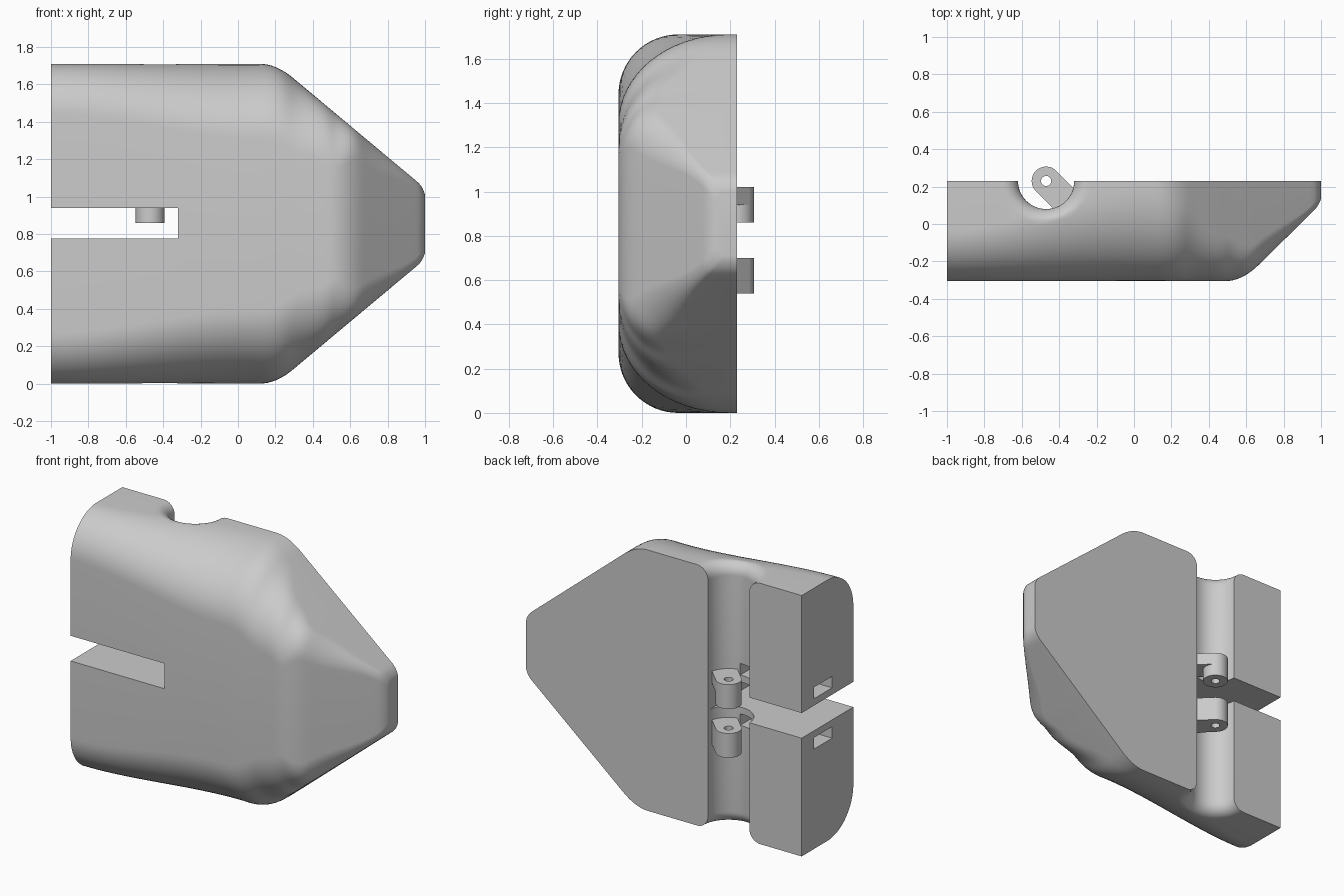
import bpy, bmesh, math

if "Cube" in bpy.data.objects:
    bpy.data.objects.remove(bpy.data.objects["Cube"])

BACK, MID, HALF = 0.23, 0.855, 0.855      # back plane, height centre, half height
PIN = (-0.47, 0.23)                       # hinge axis in x, y

grey = bpy.data.materials.new("light grey")
grey.diffuse_color = (0.6, 0.6, 0.6, 1)
grey.use_nodes = True
grey.node_tree.nodes["Principled BSDF"].inputs["Base Color"].default_value = grey.diffuse_color


def make(name, verts, faces):
    bm = bmesh.new()
    vs = [bm.verts.new(v) for v in verts]
    for f in faces:
        bm.faces.new([vs[i] for i in f])
    bmesh.ops.recalc_face_normals(bm, faces=bm.faces)
    me = bpy.data.meshes.new(name)
    bm.to_mesh(me)
    bm.free()
    me.materials.append(grey)
    ob = bpy.data.objects.new(name, me)
    bpy.context.collection.objects.link(ob)
    return ob


def loft(name, rings):
    n = len(rings[0])
    faces = [(k * n + i, k * n + (i + 1) % n, (k + 1) * n + (i + 1) % n, (k + 1) * n + i)
             for k in range(len(rings) - 1) for i in range(n)]
    faces += [range(n), range((len(rings) - 1) * n, len(rings) * n)]
    return make(name, [p for r in rings for p in r], faces)


def box(name, x0, x1, y0, y1, z0, z1):
    return loft(name, [[(x0, y0, z), (x1, y0, z), (x1, y1, z), (x0, y1, z)] for z in (z0, z1)])


def lathe(name, profile, seg=64):
    return loft(name, [[(PIN[0] + r * math.cos(2 * math.pi * i / seg),
                         PIN[1] + r * math.sin(2 * math.pi * i / seg), z)
                        for i in range(seg)] for r, z in profile])


def cut(ob, tool):
    mod = ob.modifiers.new("cut", 'BOOLEAN')
    mod.operation, mod.object, mod.solver = 'DIFFERENCE', tool, 'EXACT'
    bpy.context.view_layer.objects.active = ob
    bpy.ops.object.modifier_apply(modifier=mod.name)
    bpy.data.objects.remove(tool)


def smooth(ob):
    bpy.ops.object.select_all(action='DESELECT')
    ob.select_set(True)
    bpy.context.view_layer.objects.active = ob
    bpy.ops.object.shade_smooth_by_angle(angle=math.radians(25))


# Body section rules along x
def hinge(t, w):
    return 0 if t < -w else t if t > w else (t + w) ** 2 / (4 * w)


def tip(x):
    u = min(1, max(0, (x - 0.96) / 0.04))
    return 1 - math.sqrt(1 - u * u)


KEYS = [(-1, .27, .27), (.1, .5, .4), (.27, .42, .4), (.5, .24, .31),
        (.65, .13, .15), (.96, .04, .05), (1.01, .04, .05)]   # x, edge radius in y, in z


def radii(x):
    for a, b in zip(KEYS, KEYS[1:]):
        if x <= b[0]:
            t = (x - a[0]) / (b[0] - a[0])
            t = t * t * (3 - 2 * t)
            return a[1] + (b[1] - a[1]) * t, a[2] + (b[2] - a[2]) * t


def section(x, n=16):
    h = HALF - 0.836 * hinge(x - 0.204, 0.09) - 0.045 * tip(x)
    front = -0.305 + 0.985 * hinge(x - 0.579, 0.09) + 0.03 * tip(x)
    ry, rz = radii(x)
    half = [(BACK, h)]
    for i in range(n + 1):
        a = math.pi / 2 * i / n
        half.append((front + ry * (1 - math.sin(a)), h - rz * (1 - math.cos(a))))
    return ([(x, y, MID + z) for y, z in half]
            + [(x, y, MID - z) for y, z in reversed(half)])


# Body shell
xs = [-1 + 1.1 * i / 20 for i in range(20)] + [0.1 + 0.86 * i / 44 for i in range(44)]
xs += [0.96 + 0.04 * math.sin(math.pi / 2 * i / 6) for i in range(7)]
body = loft("body", [section(x) for x in xs])

# Hinge groove with flared ends
arc = [(0.23 - 0.08 * math.sin(a), 0.08 - 0.08 * math.cos(a))
       for a in [math.pi / 2 * i / 8 for i in range(9)]]
profile = [(0.23, -0.05)] + arc
profile += [(r, 2 * MID - z) for r, z in reversed(profile)]
cut(body, lathe("groove_cutter", profile))

# Centre slot and strap tunnels
cut(body, box("slot_cutter", -1.1, -0.32, -0.5, 0.5, 0.775, 0.94))
for z in (0.655, 0.985):
    cut(body, box("tunnel_cutter", -1.1, -0.45, -0.085, 0.1, z, z + 0.075))
smooth(body)


# Hinge lugs: round barrel with a tangent web reaching the groove wall
def lug(name, z0, z1, reach):
    R, pts = 0.077, []
    for i in range(33):
        a = math.pi / 4 + math.pi * i / 32
        pts.append((PIN[0] + R * math.cos(a), PIN[1] + R * math.sin(a)))
    if reach:
        d = reach * math.sqrt(0.5)
        pts += [(pts[-1][0] + d, pts[-1][1] - d), (pts[0][0] + d, pts[0][1] - d)]
    else:
        for i in range(1, 32):
            a = math.pi * 1.25 + math.pi * i / 32
            pts.append((PIN[0] + R * math.cos(a), PIN[1] + R * math.sin(a)))
    ob = loft(name, [[(x, y, z) for x, y in pts] for z in (z0, z1)])
    cut(ob, lathe("pin_hole_cutter", [(0.027, z0 - 0.1), (0.027, z1 + 0.1)], 32))
    smooth(ob)


lug("lower_lug", 0.54, 0.70, 0.16)
lug("upper_lug", 0.94, 1.02, 0.16)
lug("upper_lug_barrel", 0.86, 0.94, 0)
